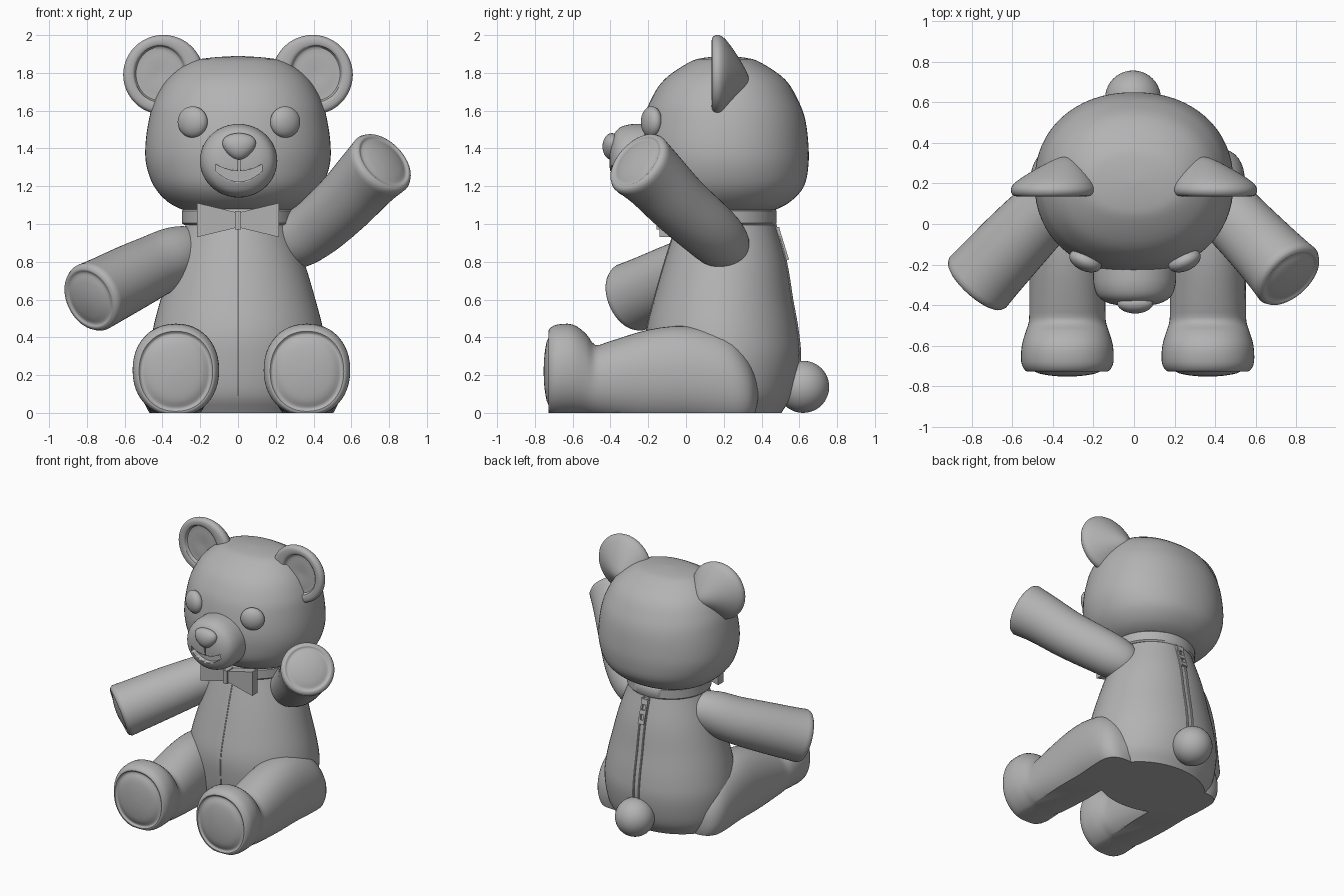
import bpy, bmesh, math
from mathutils import Vector

cube = bpy.data.objects.get("Cube")
if cube:
    bpy.data.objects.remove(cube, do_unlink=True)

grey = bpy.data.materials.new("plain_grey")
grey.use_nodes = True
grey.diffuse_color = (0.45, 0.45, 0.45, 1)
grey.node_tree.nodes["Principled BSDF"].inputs["Base Color"].default_value = grey.diffuse_color


def finish(name, bm, angle=40):
    bmesh.ops.recalc_face_normals(bm, faces=bm.faces)
    mesh = bpy.data.meshes.new(name)
    bm.to_mesh(mesh)
    bm.free()
    mesh.materials.append(grey)
    ob = bpy.data.objects.new(name, mesh)
    bpy.context.collection.objects.link(ob)
    bpy.ops.object.select_all(action='DESELECT')
    ob.select_set(True)
    bpy.context.view_layer.objects.active = ob
    bpy.ops.object.shade_smooth_by_angle(angle=math.radians(angle))
    return ob


def smooth(rows, k=4):
    """Resample rows of numbers with a smooth spline through every row."""
    out = []
    for i in range(len(rows) - 1):
        a, b, c, d = (rows[max(0, min(len(rows) - 1, i + j))] for j in (-1, 0, 1, 2))
        for s in range(k):
            t = s / k
            out.append(tuple(
                q + 0.5 * t * (r - p + t * (2 * p - 5 * q + 4 * r - w + t * (3 * (q - r) + w - p)))
                for p, q, r, w in zip(a, b, c, d)))
    return out + [tuple(rows[-1])]


def loft(name, rings, n=48, power=2.0, floor=False):
    """Skin a list of (centre, u, v) rings; zero-size rings become poles."""
    bm = bmesh.new()
    loops = []
    for c, u, v in rings:
        if u.length < 0.001:
            loops.append([bm.verts.new(c)])
            continue
        loop = []
        for i in range(n):
            a = math.tau * i / n
            x, y = (math.copysign(abs(w) ** (2 / power), w) for w in (math.cos(a), math.sin(a)))
            loop.append(bm.verts.new(c + u * x + v * y))
        loops.append(loop)
    for a, b in zip(loops, loops[1:]):
        for i in range(n):
            j = (i + 1) % n
            quad = [a[i % len(a)], a[j % len(a)], b[j % len(b)], b[i % len(b)]]
            face = list(dict.fromkeys(quad))
            if len(face) > 2:
                bm.faces.new(face)
    for loop in (loops[0], loops[-1]):
        if len(loop) > 1:
            bm.faces.new(loop)
    if floor:
        bmesh.ops.bisect_plane(bm, geom=bm.verts[:] + bm.edges[:] + bm.faces[:],
                               plane_co=(0, 0, 0), plane_no=(0, 0, 1), clear_inner=True)
        bmesh.ops.holes_fill(bm, edges=[e for e in bm.edges if e.is_boundary], sides=0)
    return finish(name, bm)


def upright(rows):
    """Rows (z, half width, half depth, y) to horizontal rings."""
    return [(Vector((0, y, z)), Vector((abs(rx), 0, 0)), Vector((0, abs(ry), 0)))
            for z, rx, ry, y in rows]


def facing(rows):
    """Rows (y, x, half width, z, half height) to rings facing the front."""
    return [(Vector((x, y, z)), Vector((abs(rx), 0, 0)), Vector((0, 0, abs(rz))))
            for y, x, rx, z, rz in rows]


def ball(name, at, size, turn=0, taper=0):
    bm = bmesh.new()
    bmesh.ops.create_uvsphere(bm, u_segments=40, v_segments=24, radius=1)
    for v in bm.verts:
        v.co.x *= 1 + taper * v.co.z
        v.co = Vector(a * b for a, b in zip(v.co, size))
    ob = finish(name, bm)
    ob.location, ob.rotation_euler.z = at, turn
    return ob


def prism(name, points, y0, y1):
    """Extrude an x-z outline between two depths."""
    bm = bmesh.new()
    face = bm.faces.new([bm.verts.new((x, y0, z)) for x, z in points])
    new = bmesh.ops.extrude_face_region(bm, geom=[face])["geom"]
    bmesh.ops.translate(bm, vec=(0, y1 - y0, 0),
                        verts=[g for g in new if isinstance(g, bmesh.types.BMVert)])
    return finish(name, bm, 30)


def rect(x0, x1, z0, z1):
    return [(x0, z0), (x1, z0), (x1, z1), (x0, z1)]


def cord(name, points, radius):
    ring = []
    for p in points:
        ring.append((Vector(p), Vector((radius, 0, 0)), Vector((0, radius, 0))))
    return loft(name, ring, 8)


# Torso and head
torso = smooth([(-.06, .37, .29, .19), (0, .40, .315, .19), (.1, .45, .375, .19),
                (.28, .47, .405, .195), (.43, .453, .40, .19), (.6, .41, .365, .195),
                (.8, .35, .32, .207), (1, .275, .26, .21), (1.09, .25, .235, .21)])
loft("torso", upright(torso), 64, floor=True)
loft("head", upright(smooth([
    (1.06, .2, .18, .21), (1.075, .29, .26, .21), (1.12, .375, .35, .205),
    (1.2, .445, .42, .205), (1.31, .485, .443, .205), (1.42, .49, .445, .203),
    (1.55, .472, .427, .205), (1.65, .443, .393, .203), (1.765, .375, .32, .205),
    (1.855, .26, .19, .205), (1.88, .15, .11, .205), (1.89, 0, 0, .205)])), 64, 2.15)

# Collar and bow tie
loft("collar", upright([(.995, .285, .272, .2), (1.005, .297, .28, .2),
                        (1.07, .297, .28, .2), (1.08, .285, .272, .2)]), 64)
for side, label in ((1, "left"), (-1, "right")):
    prism(label + "_bow_wing", [(side * x, z) for x, z in
          ((.01, .98), (.218, .93), (.218, 1.112), (.01, 1.062))], -.14, -.075)
prism("bow_knot", rect(-.016, .016, .97, 1.07), -.155, -.07)

# Front seam and back zipper, following the torso
lower = [r for r in torso if 0 <= r[0] <= 1]
cord("front_seam", [(0, y - ry + .002, z) for z, rx, ry, y in lower], .006)
for x in (-.022, .022):
    cord("zipper_edge", [(x, y + ry, z) for z, rx, ry, y in lower if z > .2], .008)
prism("zipper_slider", rect(-.028, .028, .93, .985), .45, .495)
for x in (-.025, .013):
    bar = prism("zipper_pull_side", rect(x, x + .012, -.16, 0), 0, .014)
    bar.location, bar.rotation_euler.x = (0, .485, .96), .3
for z in (-.16, -.09, -.02):
    bar = prism("zipper_pull_bar", rect(-.025, .025, z, z + .03), 0, .014)
    bar.location, bar.rotation_euler.x = (0, .485, .96), .3

ball("tail", (-.005, .62, .138), (.138, .138, .138))

# Muzzle with a carved smile, and nose
muzzle = loft("muzzle", facing(smooth([
    (y, .003, r + .01, 1.335, r) for y, r in
    ((-.12, .19), (-.24, .195), (-.31, .19), (-.36, .168), (-.39, .12), (-.402, .06), (-.405, 0))])))
steps = [i / 8 for i in range(-8, 9)]
outline = [(.005 + .122 * t, 1.225 + .055 * t * t) for t in steps]
for t in reversed(steps):
    if t == 0:
        outline += [(.01, 1.28), (.01, 1.36), (0, 1.36), (0, 1.28)]
    else:
        outline.append((.005 + .122 * t, 1.28 + .035 * t * t))
cutter = prism("mouth_cutter", outline, -.5, -.355)
cutter.hide_render = True
carve = muzzle.modifiers.new("smile", 'BOOLEAN')
carve.operation, carve.object, carve.solver = 'DIFFERENCE', cutter, 'EXACT'
bpy.context.view_layer.objects.active = muzzle
bpy.ops.object.modifier_apply(modifier=carve.name)
bpy.data.objects.remove(cutter, do_unlink=True)
ball("nose", (.006, -.392, 1.41), (.085, .05, .071), taper=.3)

# Eyes, ears and legs on both sides
for s, label in ((1, "left"), (-1, "right")):
    ball(label + "_eye", (.005 + s * .245, -.182, 1.54), (.084, .05, .083), s * .42)
    ear = [(.17, .415, 0, 1.795, 0), (.165, .415, .07, 1.795, .08), (.165, .415, .125, 1.795, .14),
           (.142, .412, .138, 1.795, .15), (.136, .405, .165, 1.793, .175),
           (.142, .397, .2, 1.79, .2), (.165, .395, .213, 1.79, .211),
           (.19, .393, .207, 1.79, .203), (.22, .385, .182, 1.793, .172),
           (.27, .365, .122, 1.785, .11), (.32, .345, .045, 1.768, .04), (.333, .34, 0, 1.765, 0)]
    loft(label + "_ear", facing([(y, s * x, rx, z, rz) for y, x, rx, z, rz in smooth(ear, 3)]))
    leg = [(.385, 0, .1, 0), (.36, .11, .1, .12), (.30, .165, .13, .2), (.2, .185, .17, .245),
           (0, .189, .2, .26), (-.2, .188, .19, .25), (-.4, .188, .17, .21),
           (-.48, .19, .165, .195), (-.53, .205, .2, .22), (-.6, .225, .225, .243),
           (-.68, .228, .225, .243), (-.718, .212, .22, .23), (-.728, .195, .22, .212),
           (-.718, .18, .22, .196), (-.738, .14, .22, .155), (-.75, .07, .22, .08), (-.754, 0, .22, 0)]
    loft(label + "_leg", facing([(y, .018 + s * .347, rx, z, rz)
                                 for y, rx, z, rz in smooth(leg, 3)]), power=2.15, floor=True)

# Arms: swept along a path and ended with a padded paw
paw = smooth([(.018, .178), (.027, .16), (.02, .142), (.032, .105), (.042, .05), (.045, 0)], 3)


def arm(name, path):
    path = smooth(path)
    pts = [Vector(p[:3]) for p in path]
    rows = []
    for i, p in enumerate(pts):
        t = (pts[min(i + 1, len(pts) - 1)] - pts[max(i - 1, 0)]).normalized()
        rows.append((p, t, abs(path[i][3])))
    end, tip = pts[-1], rows[-1][1]
    rows += [(end + tip * d, tip, abs(r)) for d, r in paw]
    rings = []
    for c, t, r in rows:
        u = t.cross(Vector((0, 0, 1))).normalized()
        rings.append((c, u * r, u.cross(t) * r))
    loft(name, rings)


arm("left_arm", [(.19, .27, .85, 0), (.22, .25, .865, .1), (.3, .19, .905, .145), (.42, .1, .985, .158),
                 (.56, -.04, 1.11, .165), (.68, -.165, 1.24, .175), (.758, -.248, 1.318, .187)])
arm("right_arm", [(-.19, .26, .9, 0), (-.22, .23, .885, .1), (-.32, .15, .84, .15), (-.45, .05, .775, .165),
                  (-.57, -.07, .715, .175), (-.7, -.21, .648, .182), (-.77, -.287, .613, .187)])
